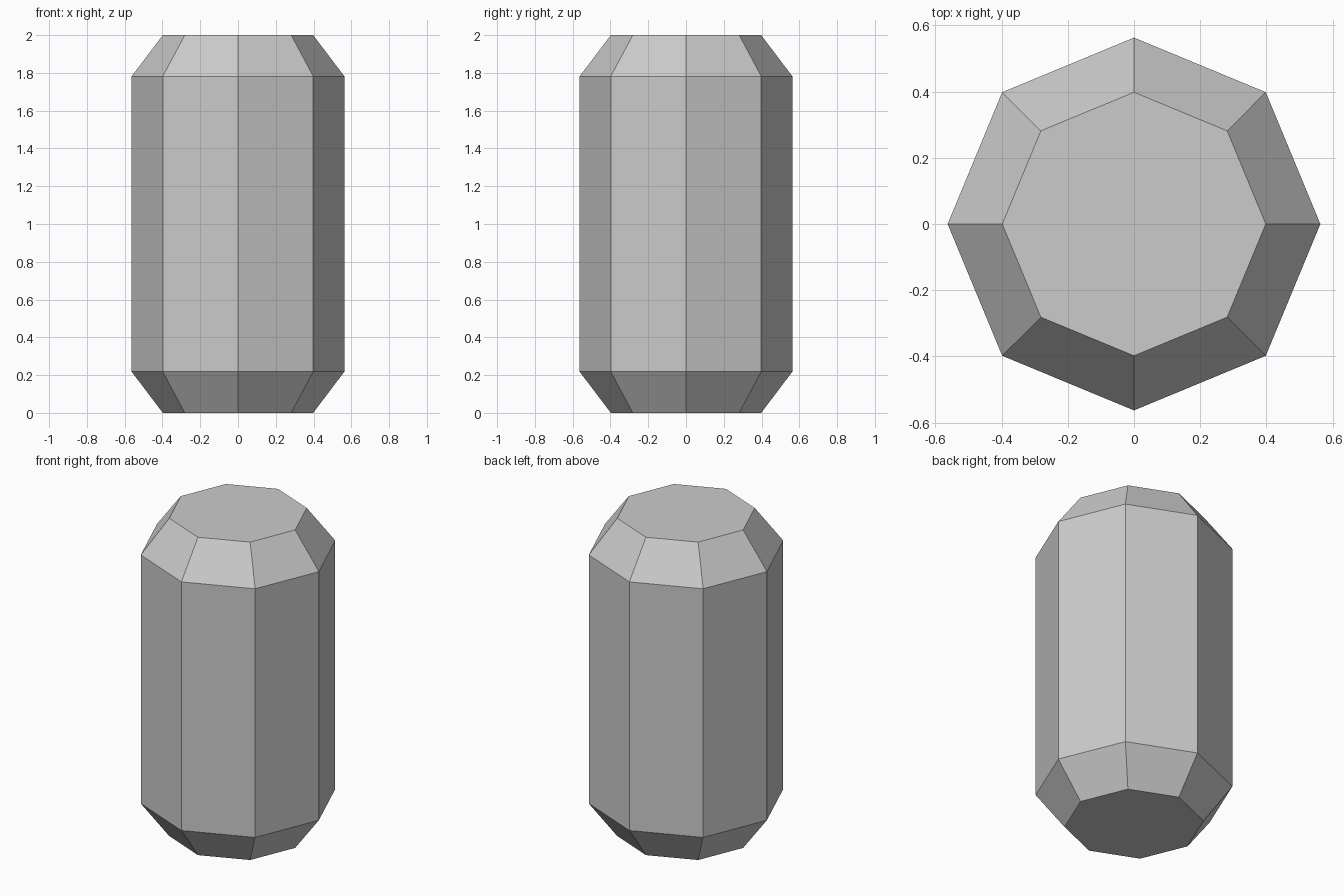
import bpy, bmesh, math

if "Cube" in bpy.data.objects:
    bpy.data.objects.remove(bpy.data.objects["Cube"])

SIDES = 8
# Profile of the body: (radius, height) from bottom to top
PROFILE = [(0.398, 0.0), (0.563, 0.218), (0.563, 1.782), (0.398, 2.0)]

bm = bmesh.new()

# One octagonal ring per profile point, corners on the x and y axes
rings = []
for r, z in PROFILE:
    rings.append([bm.verts.new((r * math.cos(math.tau * i / SIDES),
                                r * math.sin(math.tau * i / SIDES), z))
                  for i in range(SIDES)])

# Side walls and bevelled shoulders
for low, high in zip(rings, rings[1:]):
    for i in range(SIDES):
        j = (i + 1) % SIDES
        bm.faces.new((low[i], low[j], high[j], high[i]))

# Flat end caps
bm.faces.new(rings[0][::-1])
bm.faces.new(rings[-1])

mesh = bpy.data.meshes.new("barrel_body")
bm.to_mesh(mesh)
bm.free()
body = bpy.data.objects.new("barrel_body", mesh)
bpy.context.collection.objects.link(body)
